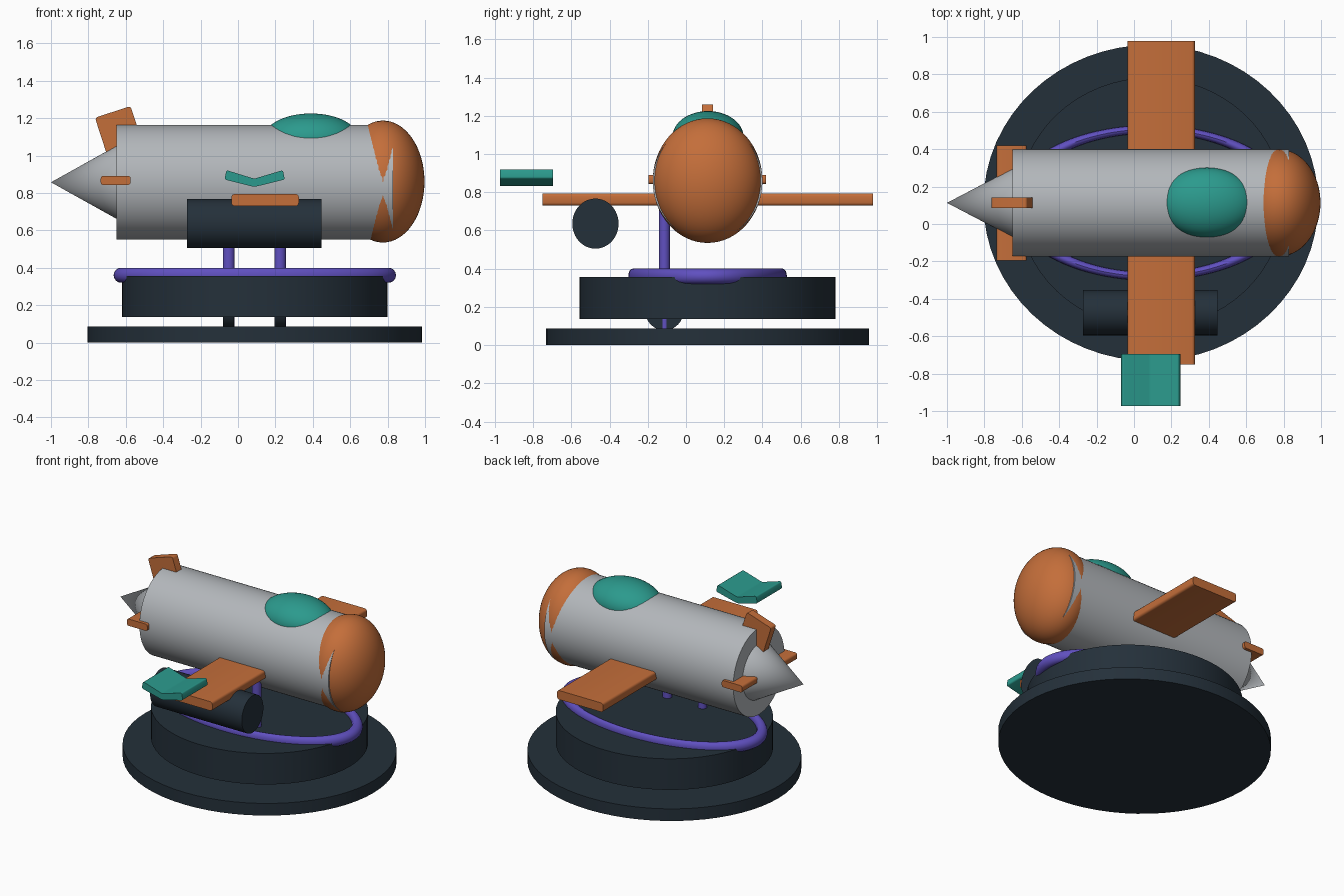
import bpy, bmesh, math
from mathutils import Matrix, Vector

if "Cube" in bpy.data.objects:
    bpy.data.objects.remove(bpy.data.objects["Cube"])


def material(name, r, g, b):
    lin = [((c / 255 + 0.055) / 1.055) ** 2.4 for c in (r, g, b)]
    m = bpy.data.materials.new(name)
    m.diffuse_color = (*lin, 1)
    m.use_nodes = True
    m.node_tree.nodes["Principled BSDF"].inputs["Base Color"].default_value = m.diffuse_color
    return m


ORANGE = material("burnt orange", 196, 110, 58)
GREY = material("light grey", 179, 183, 187)
TEAL = material("teal", 43, 154, 141)
DARK = material("dark slate", 36, 48, 58)
PURPLE = material("purple", 96, 80, 192)


def finish(name, mat):
    ob = bpy.context.object
    ob.name = name
    ob.data.name = name
    ob.data.materials.append(mat)
    bpy.ops.object.transform_apply(location=False, rotation=True, scale=True)
    bpy.ops.object.shade_smooth_by_angle(angle=math.radians(35))
    return ob


def tube(name, mat, p, size, axis="Z", r2=1.0):
    """Elliptic cylinder or cone; size = (radius a, radius b, length)."""
    rot = {"Z": Matrix.Identity(4), "X": Matrix.Rotation(math.radians(90), 4, "Y")}[axis]
    bm = bmesh.new()
    bmesh.ops.create_cone(bm, cap_ends=True, segments=64, radius1=1, radius2=r2, depth=1,
                          matrix=rot @ Matrix.Diagonal((*size, 1)))
    mesh = bpy.data.meshes.new(name)
    bm.to_mesh(mesh)
    bm.free()
    ob = bpy.data.objects.new(name, mesh)
    ob.location = p
    bpy.context.collection.objects.link(ob)
    bpy.ops.object.select_all(action="DESELECT")
    ob.select_set(True)
    bpy.context.view_layer.objects.active = ob
    return finish(name, mat)


def ball(name, mat, p, radii):
    bpy.ops.mesh.primitive_uv_sphere_add(segments=64, ring_count=32, location=p)
    bpy.context.object.scale = radii
    return finish(name, mat)


def plank(name, mat, profile, y0, y1, bevel):
    """Side profile (x, z) swept along y with its long edges rounded."""
    bm = bmesh.new()
    face = bm.faces.new([bm.verts.new((x, y0, z)) for x, z in profile])
    ext = bmesh.ops.extrude_face_region(bm, geom=[face])
    bmesh.ops.translate(bm, vec=(0, y1 - y0, 0),
                        verts=[v for v in ext["geom"] if isinstance(v, bmesh.types.BMVert)])
    long_edges = [e for e in bm.edges if abs(e.verts[0].co.y - e.verts[1].co.y) > 1e-4]
    bmesh.ops.bevel(bm, geom=long_edges, offset=bevel, segments=3, profile=0.5, affect="EDGES")
    bmesh.ops.recalc_face_normals(bm, faces=bm.faces)
    mesh = bpy.data.meshes.new(name)
    bm.to_mesh(mesh)
    bm.free()
    ob = bpy.data.objects.new(name, mesh)
    bpy.context.collection.objects.link(ob)
    bpy.ops.object.select_all(action="DESELECT")
    ob.select_set(True)
    bpy.context.view_layer.objects.active = ob
    return finish(name, mat)


def box_profile(cx, cz, w, h, tilt=0):
    rot = Matrix.Rotation(math.radians(tilt), 2)
    pts = [rot @ Vector((sx * w / 2, sz * h / 2)) for sx, sz in ((-1, -1), (1, -1), (1, 1), (-1, 1))]
    return [(cx + p.x, cz + p.y) for p in pts]


CX, CY, CZ = 0.09, 0.113, 0.857   # base centre and fuselage axis

# stand: two oval discs and an oval ring
tube("base_disc", DARK, (CX, CY, 0.043), (0.895, 0.845, 0.086))
tube("upper_disc", DARK, (CX, CY, 0.247), (0.71, 0.67, 0.22))
bpy.ops.mesh.primitive_torus_add(major_radius=0.715, minor_radius=0.04, major_segments=96,
                                 minor_segments=16, location=(CX, CY, 0.36))
bpy.context.object.scale.y = 0.55
finish("stand_ring", PURPLE)

# landing struts with wheels
for side, x in (("rear", -0.05), ("front", 0.225)):
    tube(side + "_strut", PURPLE, (x, -0.113, 0.4), (0.031, 0.029, 0.63))
    tube(side + "_wheel", DARK, (x, -0.113, 0.178), (0.1, 0.1, 0.058), "X")

# fuselage, nose and tail cone
tube("fuselage", GREY, (0.09, CY, CZ), (0.307, 0.287, 1.48), "X")
ball("nose", ORANGE, (0.775, CY, CZ + 0.004), (0.222, 0.287, 0.326))
tube("tail_cone", GREY, (-0.825, CY, CZ), (0.195, 0.183, 0.35), "X", 0).data.transform(
    Matrix.Rotation(math.pi, 4, "Z"))
ball("canopy", TEAL, (0.39, CY + 0.002, 1.09), (0.255, 0.186, 0.135))

# wing and tail fins
plank("wing", ORANGE, box_profile(0.145, 0.762, 0.36, 0.064), -0.752, 0.978, 0.016)
plank("tail_plane", ORANGE, box_profile(-0.654, 0.867, 0.16, 0.048), -0.195, 0.42, 0.014)
plank("tail_fin", ORANGE, box_profile(-0.614, 1.062, 0.2, 0.36, 18), CY - 0.028, CY + 0.028, 0.014)

# engine pod beside the fuselage
tube("engine_pod", DARK, (0.087, -0.474, 0.636), (0.131, 0.121, 0.718), "X")

# small chevron plate ahead of the wing tip
chevron = [(-0.072, 0.872), (0.087, 0.832), (0.25, 0.872), (0.24, 0.922), (0.087, 0.876), (-0.062, 0.922)]
plank("chevron_plate", TEAL, chevron, -0.974, -0.695, 0.01)
